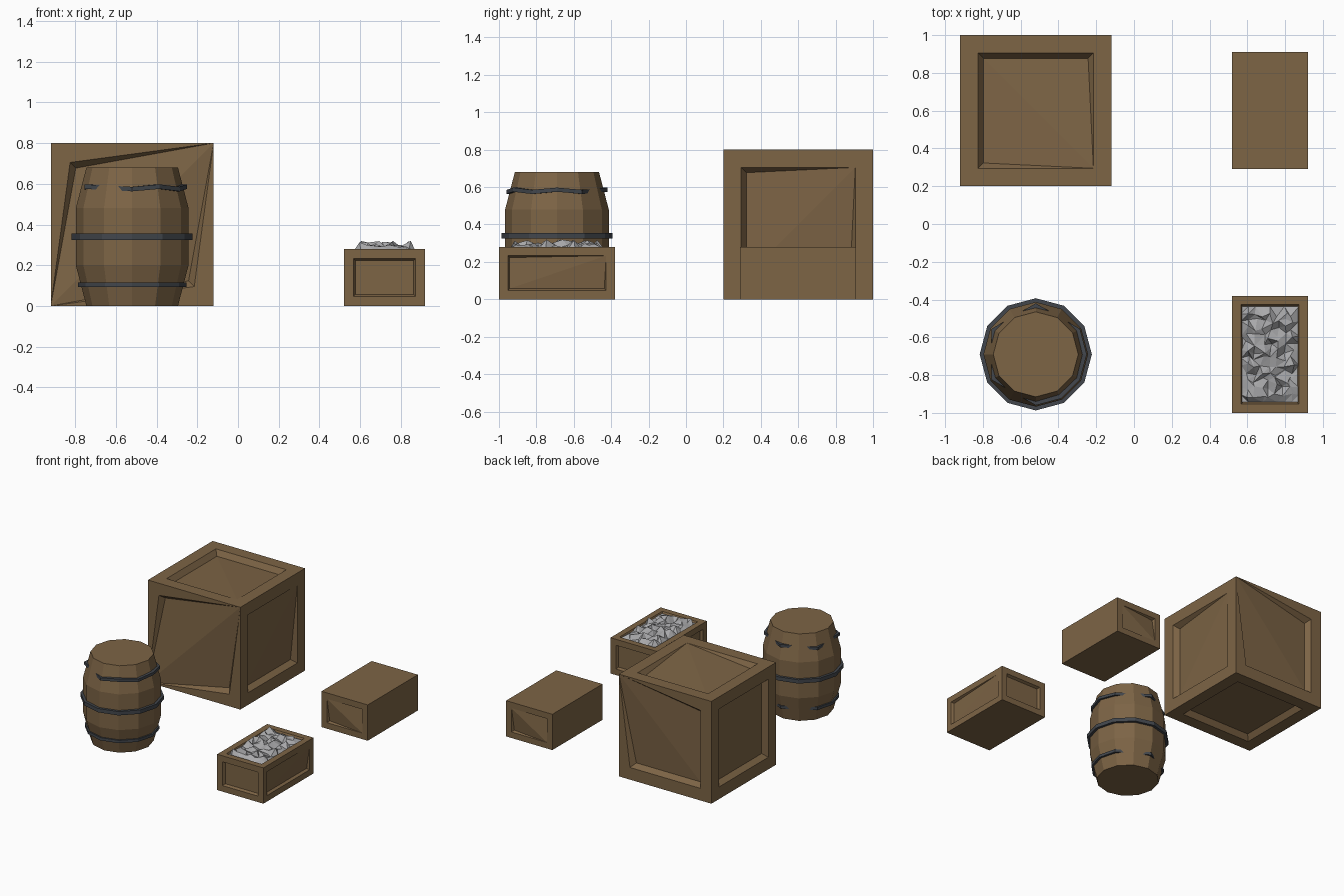
import bpy, bmesh, math, random
from mathutils import Vector

if "Cube" in bpy.data.objects:
    bpy.data.objects.remove(bpy.data.objects["Cube"])

random.seed(4)


def material(name, rgb):
    m = bpy.data.materials.new(name)
    m.diffuse_color = (*rgb, 1)
    m.use_nodes = True
    m.node_tree.nodes["Principled BSDF"].inputs["Base Color"].default_value = m.diffuse_color
    return m


WOOD = material("brown wood", (0.205, 0.128, 0.060))
IRON = material("dark iron", (0.055, 0.062, 0.073))
STONE = material("grey stone", (0.40, 0.40, 0.41))


def finish(bm, name, mat, recalc=True):
    if recalc:
        bmesh.ops.remove_doubles(bm, verts=bm.verts, dist=1e-5)
        bmesh.ops.dissolve_degenerate(bm, edges=bm.edges, dist=1e-5)
        bmesh.ops.recalc_face_normals(bm, faces=bm.faces)
    me = bpy.data.meshes.new(name)
    bm.to_mesh(me)
    bm.free()
    me.materials.append(mat)
    ob = bpy.data.objects.new(name, me)
    bpy.context.collection.objects.link(ob)
    return ob


# right and up vectors of each crate side, seen from outside
SIDES = {
    "front": ((1, 0, 0), (0, 0, 1)), "back": ((-1, 0, 0), (0, 0, 1)),
    "right": ((0, 1, 0), (0, 0, 1)), "left": ((0, -1, 0), (0, 0, 1)),
    "top": ((1, 0, 0), (0, 1, 0)), "bottom": ((1, 0, 0), (0, -1, 0)),
}


def crate(name, centre, size, panels, margin, slope, depth):
    """Box with sunken panels. Each panel has four corner codes (BL BR TR TL):
    d = deep, f = flush with the rim, s = pulled out to the crate corner."""
    bm = bmesh.new()
    c, half = Vector(centre), Vector(size) / 2
    for side, (u, v) in SIDES.items():
        u, v = Vector(u), Vector(v)
        n = u.cross(v)
        hu, hv, hn = (abs(a.dot(half * 1)) for a in (u, v, n))
        outer, rim, floor = [], [], []
        codes = panels.get(side)
        for (a, b), code in zip(((-1, -1), (1, -1), (1, 1), (-1, 1)), codes or "dddd"):
            def at(inset, sink):
                p = c + u * a * (hu - inset) + v * b * (hv - inset) + n * (hn - sink)
                return bm.verts.new(p)
            outer.append(at(0, 0))
            if codes:
                rim.append(at(0 if code == "s" else margin, 0))
                floor.append(at(margin + slope, depth) if code == "d"
                             else at(margin if code == "f" else 0, 0))
        if not codes:
            bm.faces.new(outer)
            continue
        for i in range(4):
            j = (i + 1) % 4
            bm.faces.new((outer[i], outer[j], rim[j], rim[i]))
            bm.faces.new((rim[i], rim[j], floor[j], floor[i]))
        # fold the floor between its raised corners
        if codes[0] != "d" or codes[2] != "d":
            bm.faces.new((floor[0], floor[1], floor[2]))
            bm.faces.new((floor[0], floor[2], floor[3]))
        else:
            bm.faces.new((floor[0], floor[1], floor[3]))
            bm.faces.new((floor[1], floor[2], floor[3]))
    return finish(bm, name, WOOD)


# Crates
crate("large_crate", (-0.52, 0.6, 0.4), (0.8, 0.8, 0.8),
      {"front": "sdsd", "right": "ddfd", "top": "dfdd", "back": "ddds",
       "left": "dddd", "bottom": "dddd"}, 0.095, 0.028, 0.04)
crate("stone_crate", (0.72, -0.69, 0.14), (0.4, 0.62, 0.28),
      {"front": "dddd", "right": "ddfd", "back": "dddd", "left": "dddd",
       "top": "dddd"}, 0.047, 0.01, 0.02)
crate("closed_crate", (0.72, 0.6, 0.14), (0.4, 0.62, 0.28),
      {"front": "dfdf", "back": "dfdf"}, 0.047, 0.01, 0.02)

# Heap of broken stone in the open crate
bm = bmesh.new()
NX, NY = 8, 13
grid = []
for j in range(NY + 1):
    row = []
    for i in range(NX + 1):
        inside = 0 < i < NX and 0 < j < NY
        x, y, z = 0.567 + 0.306 * i / NX, -0.943 + 0.506 * j / NY, 0.268
        if inside:
            x += random.uniform(-0.016, 0.016)
            y += random.uniform(-0.016, 0.016)
            z = random.choice((0.268, 0.285, 0.295, 0.312)) + random.uniform(-0.006, 0.008)
        row.append(bm.verts.new((x, y, z)))
    grid.append(row)
for j in range(NY):
    for i in range(NX):
        a, b, c, d = grid[j][i], grid[j][i + 1], grid[j + 1][i + 1], grid[j + 1][i]
        if random.random() < 0.5:
            bm.faces.new((a, b, c))
            bm.faces.new((a, c, d))
        else:
            bm.faces.new((a, b, d))
            bm.faces.new((b, c, d))
finish(bm, "stone_heap", STONE, recalc=False)

# Barrel
BX, BY = -0.52, -0.69


def ring(bm, r, z, angles, wave=0):
    return [bm.verts.new((BX + r * math.cos(math.radians(a)),
                          BY + r * math.sin(math.radians(a)),
                          z + wave * (-1) ** k)) for k, a in enumerate(angles)]


def bridge(bm, lo, hi):
    for i in range(len(lo)):
        j = (i + 1) % len(lo)
        bm.faces.new((lo[i], lo[j], hi[j], hi[i]))


ALL = list(range(0, 360, 30))
bm = bmesh.new()
rings = [ring(bm, r, z, ALL) for r, z in ((0.225, 0), (0.277, 0.2), (0.277, 0.48), (0.225, 0.68))]
for lo, hi in zip(rings, rings[1:]):
    bridge(bm, lo, hi)
bm.faces.new(rings[0][::-1])
bm.faces.new(rings[-1])
finish(bm, "barrel_body", WOOD)


# Iron hoops: where a corner is left out, the hoop sinks into the staves
def hoop(name, r, z, height, angles, wave=0):
    bm = bmesh.new()
    h = height / 2
    loops = [ring(bm, rr, zz, angles, wave) for rr, zz in
             ((r, z - h), (r, z + h), (r - 0.035, z + h), (r - 0.035, z - h))]
    for k in range(4):
        bridge(bm, loops[k], loops[(k + 1) % 4])
    finish(bm, name, IRON)


hoop("middle_hoop", 0.297, 0.34, 0.03, ALL)
hoop("lower_hoop", 0.266, 0.104, 0.022, [0, 30, 90, 150, 180, 210, 240, 270, 300, 330])
hoop("upper_hoop", 0.270, 0.58, 0.022, [0, 30, 90, 150, 210, 270, 300, 330], 0.006)
